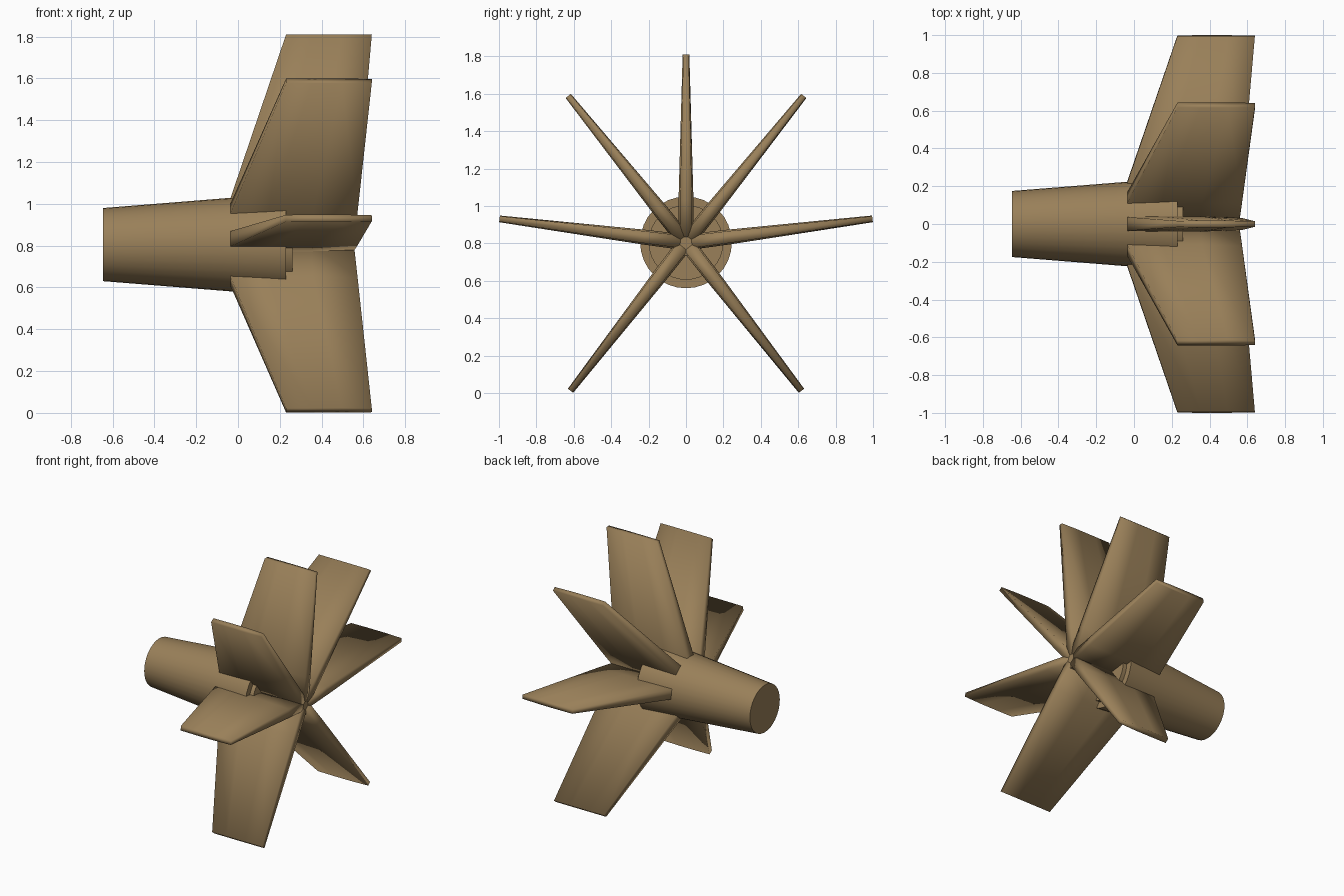
import bpy, bmesh, math
from mathutils import Vector

cube = bpy.data.objects.get("Cube")
if cube:
    bpy.data.objects.remove(cube, do_unlink=True)

AXIS_Z = 0.805

tan = bpy.data.materials.new("tan_paint")
tan.use_nodes = True
tan.diffuse_color = (0.32, 0.215, 0.10, 1)
tan.node_tree.nodes["Principled BSDF"].inputs["Base Color"].default_value = tan.diffuse_color


def add_object(name, bm):
    bmesh.ops.recalc_face_normals(bm, faces=bm.faces)
    mesh = bpy.data.meshes.new(name)
    bm.to_mesh(mesh)
    bm.free()
    mesh.materials.append(tan)
    obj = bpy.data.objects.new(name, mesh)
    obj.location.z = AXIS_Z
    bpy.context.collection.objects.link(obj)
    bpy.ops.object.select_all(action='DESELECT')
    obj.select_set(True)
    bpy.context.view_layer.objects.active = obj
    return obj


def loft(rings):
    """Skin a list of equal point rings and cap both ends."""
    bm = bmesh.new()
    rows = [[bm.verts.new(p) for p in ring] for ring in rings]
    n = len(rows[0])
    for a, b in zip(rows, rows[1:]):
        for i in range(n):
            j = (i + 1) % n
            bm.faces.new((a[i], a[j], b[j], b[i]))
    bm.faces.new(rows[0])
    bm.faces.new(rows[-1])
    return bm


def turned(name, profile, sides=32):
    """Round part along x from (x, radius) pairs."""
    turns = [math.tau * i / sides for i in range(sides)]
    rings = [[(x, r * math.sin(t), r * math.cos(t)) for t in turns] for x, r in profile]
    add_object(name, loft(rings))
    bpy.ops.object.shade_smooth_by_angle(angle=math.radians(35))


# Tapered body with its stepped rear collar, and the slim core between the fins
turned("body", [(-0.645, 0.175), (0.23, 0.245), (0.23, 0.2), (0.26, 0.2)])
turned("core", [(0.2, 0.072), (0.55, 0.072)], 16)

# Fin rows: distance from axis, leading x, trailing x, half thickness
ROWS = [(0.03, -0.035, 0.555, 0.042), (0.225, -0.035, 0.572, 0.04), (1.005, 0.23, 0.64, 0.018)]
# Half of the fin section: chord fraction, thickness fraction
SECTION = [(0, 0.92), (0.3, 1), (0.65, 1), (1, 0.8)]


def fin(name, degrees):
    a = math.radians(degrees)
    out = Vector((0, math.sin(a), math.cos(a)))
    side = Vector((0, math.cos(a), -math.sin(a)))
    outline = [(u, t) for u, t in SECTION] + [(u, -t) for u, t in reversed(SECTION)]
    rings = []
    for r, lead, trail, half in ROWS:
        rings.append([Vector((lead + u * (trail - lead), 0, 0)) + out * r + side * half * t
                      for u, t in outline])
    add_object(name, loft(rings))
    bpy.ops.object.shade_smooth()


# One top fin and three mirrored pairs
fin("top_fin", 0)
for label, angle in (("upper", 38.8), ("middle", 82.8), ("lower", 142.1)):
    fin("back_" + label + "_fin", angle)
    fin("front_" + label + "_fin", -angle)
